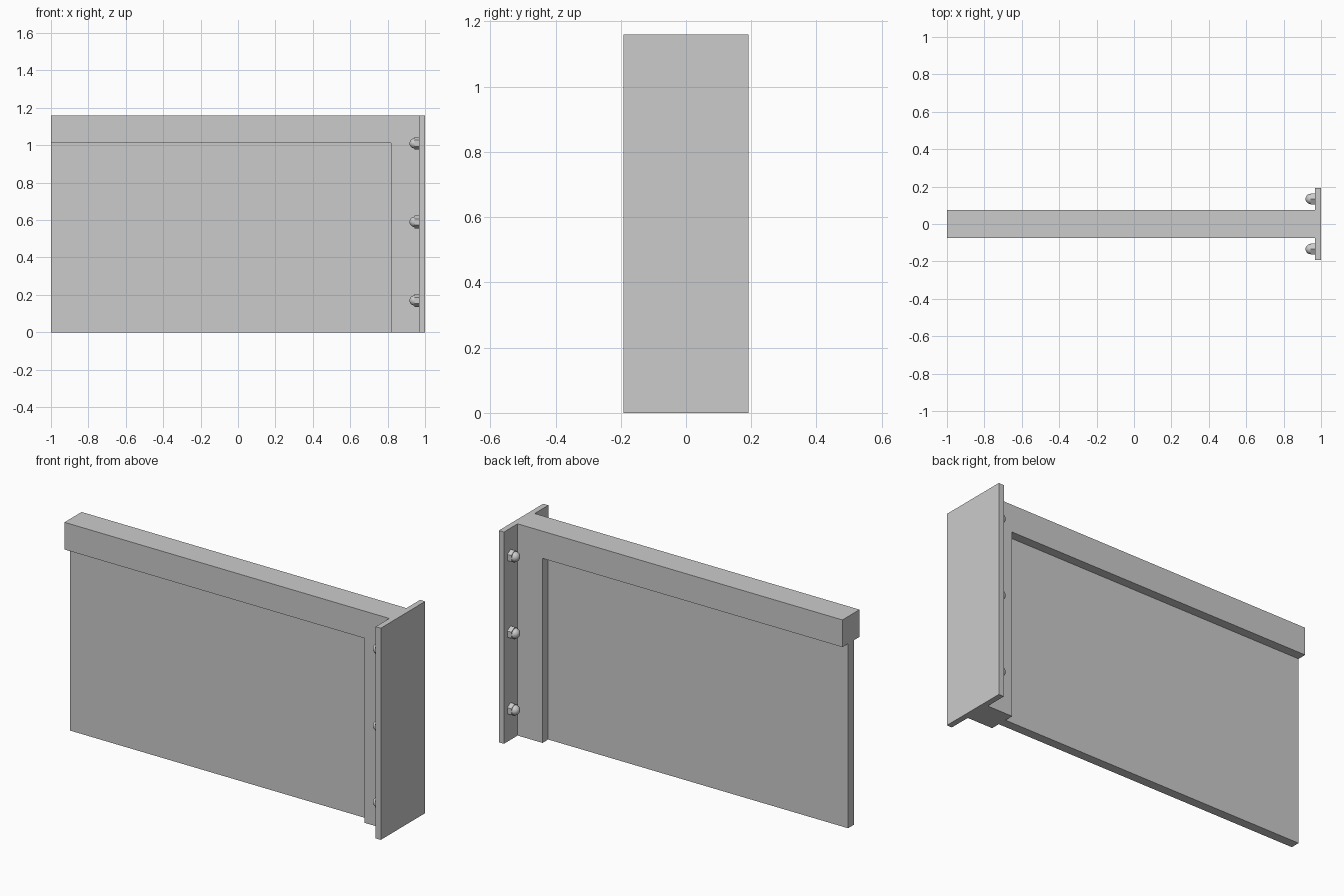
import bpy, bmesh
from math import pi, sin, cos
from mathutils import Vector, Matrix

if "Cube" in bpy.data.objects:
    bpy.data.objects.remove(bpy.data.objects["Cube"])

HEIGHT = 1.16
PLATE_X = 0.969


def make_object(name, bm):
    bmesh.ops.recalc_face_normals(bm, faces=bm.faces)
    mesh = bpy.data.meshes.new(name)
    bm.to_mesh(mesh)
    bm.free()
    obj = bpy.data.objects.new(name, mesh)
    bpy.context.collection.objects.link(obj)
    return obj


def extrude_profile(name, points, half_depth):
    """Extrude an XZ outline symmetrically along Y."""
    bm = bmesh.new()
    face = bm.faces.new([bm.verts.new((x, -half_depth, z)) for x, z in points])
    out = bmesh.ops.extrude_face_region(bm, geom=[face], use_keep_orig=True)
    verts = [g for g in out["geom"] if isinstance(g, bmesh.types.BMVert)]
    bmesh.ops.translate(bm, verts=verts, vec=(0, 2 * half_depth, 0))
    return make_object(name, bm)


def rect(x0, x1, z0, z1):
    return [(x0, z0), (x1, z0), (x1, z1), (x0, z1)]


# L-shaped frame: top rail and post in one piece
extrude_profile("rail_and_post", [
    (-1, 1.011), (0.818, 1.011), (0.818, 0), (PLATE_X, 0),
    (PLATE_X, HEIGHT), (-1, HEIGHT)], 0.074)

# Thin infill panel, centred in the frame
extrude_profile("infill_panel", rect(-1, 0.818, 0, 1.011), 0.025)

# Wide mounting plate at the end
extrude_profile("mounting_plate", rect(PLATE_X, 1, 0, HEIGHT), 0.192)

# Cap nut: hexagonal base with a smooth dome, pointing towards -x
bm = bmesh.new()
turn = Matrix.Rotation(-pi / 2, 4, 'Y')
bmesh.ops.create_cone(bm, cap_ends=True, segments=6, radius1=0.034,
                      radius2=0.034, depth=0.025,
                      matrix=Matrix.Translation((-0.0125, 0, 0)) @ turn
                      @ Matrix.Rotation(0, 4, 'Z'))
corner = max(v.co.z for v in bm.verts)
if corner < 0.033:  # keep corners up and down
    bmesh.ops.rotate(bm, verts=bm.verts, matrix=Matrix.Rotation(pi / 6, 3, 'X'))
arc = [bm.verts.new((-0.025 - 0.027 * sin(a), 0, 0.027 * cos(a)))
       for a in (i * pi / 16 for i in range(9))]
edges = [bm.edges.new(pair) for pair in zip(arc, arc[1:])]
bmesh.ops.spin(bm, geom=arc + edges, axis=(1, 0, 0), cent=(0, 0, 0),
               angle=2 * pi, steps=24, use_merge=True)
bmesh.ops.remove_doubles(bm, verts=bm.verts, dist=0.0002)
cap_nut = make_object("cap_nut", bm)
bpy.context.view_layer.objects.active = cap_nut
cap_nut.select_set(True)
bpy.ops.object.shade_smooth_by_angle(angle=pi / 6)

# Three nuts on each side of the post
spots = [(y, z) for y in (-0.134, 0.134) for z in (0.17, 0.59, 1.01)]
for i, (y, z) in enumerate(spots):
    nut = cap_nut if i == 0 else cap_nut.copy()
    if i:
        bpy.context.collection.objects.link(nut)
    nut.location = Vector((PLATE_X, y, z))
